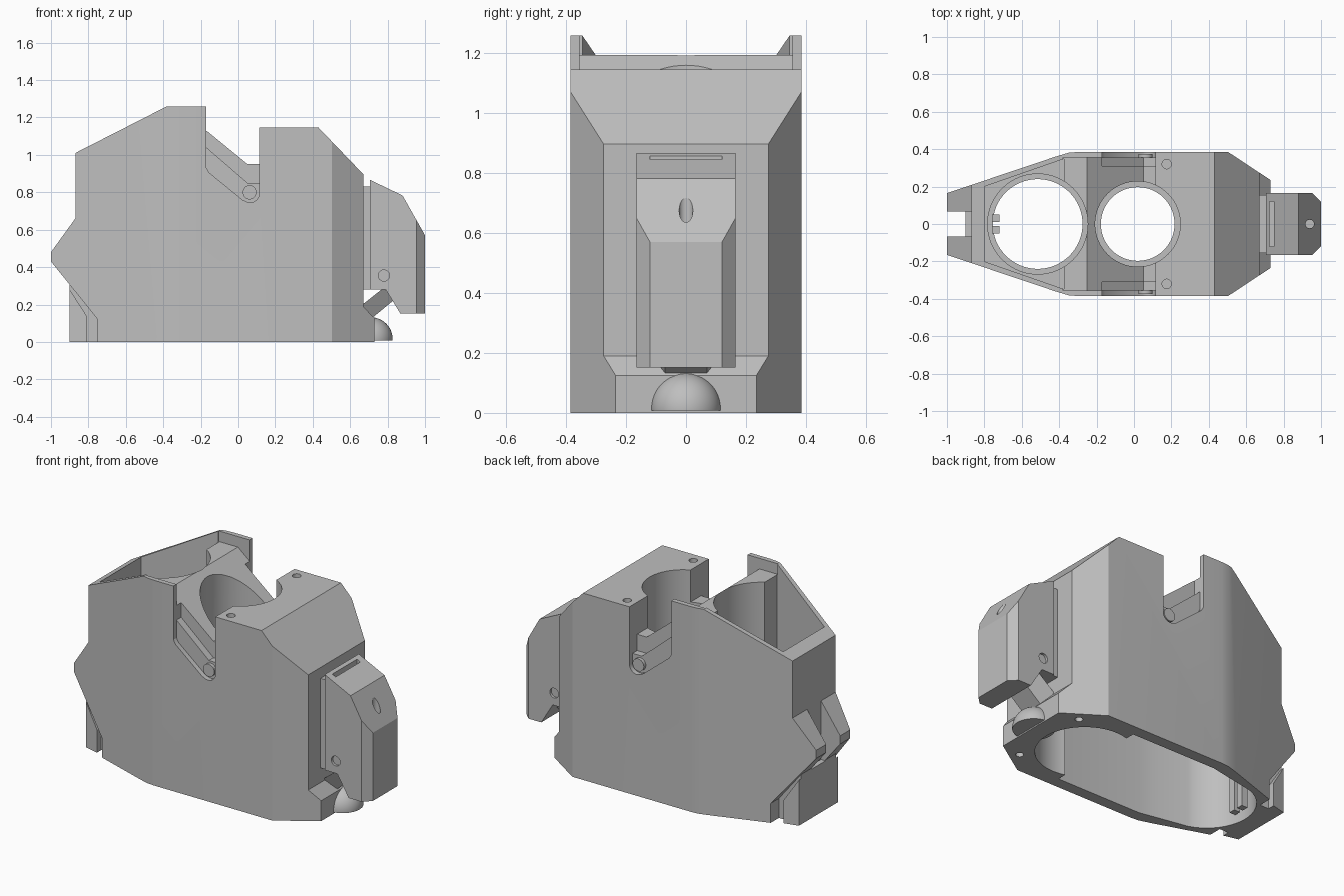
import bpy, bmesh
from math import cos, sin, radians
from mathutils import Vector

if "Cube" in bpy.data.objects:
    bpy.data.objects.remove(bpy.data.objects["Cube"])

grey = bpy.data.materials.new("plain_grey")
grey.use_nodes = True
grey.diffuse_color = (0.52, 0.52, 0.52, 1)
grey.node_tree.nodes["Principled BSDF"].inputs["Base Color"].default_value = (0.52, 0.52, 0.52, 1)


def prism(name, pts, lo, hi, axis="z"):
    """Extrude a 2D outline: (x, y) along z, or (x, z) along y."""
    bm = bmesh.new()
    place = (lambda p, d: (p[0], p[1], d)) if axis == "z" else (lambda p, d: (p[0], d, p[1]))
    base = bm.faces.new([bm.verts.new(place(p, lo)) for p in pts])
    out = bmesh.ops.extrude_face_region(bm, geom=[base])["geom"]
    shift = Vector(place((0, 0), hi - lo))
    bmesh.ops.translate(bm, vec=shift, verts=[v for v in out if isinstance(v, bmesh.types.BMVert)])
    bmesh.ops.recalc_face_normals(bm, faces=bm.faces)
    me = bpy.data.meshes.new(name)
    bm.to_mesh(me)
    bm.free()
    ob = bpy.data.objects.new(name, me)
    bpy.context.collection.objects.link(ob)
    me.materials.append(grey)
    return ob


def arc(cx, cy, r, start=0, end=360, n=64):
    steps = n if end - start == 360 else n - 1
    angles = [radians(start + (end - start) * i / steps) for i in range(n)]
    return [(cx + r * cos(a), cy + r * sin(a)) for a in angles]


def rect(x0, x1, y0, y1):
    return [(x0, y0), (x1, y0), (x1, y1), (x0, y1)]


def mirrored(half):
    return half + [(x, -y) for x, y in reversed(half)]


def combine(ob, tool, op="DIFFERENCE"):
    mod = ob.modifiers.new("cut", "BOOLEAN")
    mod.operation, mod.solver, mod.object = op, "EXACT", tool
    bpy.context.view_layer.objects.active = ob
    bpy.ops.object.modifier_apply(modifier=mod.name)
    bpy.data.objects.remove(tool)


# Main housing: plan outline crossed with the side outline
plan = mirrored([(-1, .165), (-.42, .36), (-.35, .381), (-.3, .385), (.503, .385), (.73, .235)])
side = [(-.75, 0), (-.75, .12), (-1, .43), (-1, .48), (-.87, .66), (-.87, 1.01),
        (-.38, 1.26), (-.17, 1.26), (-.17, 1.13), (.05, .95), (.115, .95), (.115, 1.147),
        (.43, 1.147), (.67, .897), (.67, .19), (.73, .125), (.73, 0)]
body = prism("housing", plan, -.2, 1.5)
combine(body, prism("side_cut", side, -.6, .6, "y"), "INTERSECT")

# Rear foot: wide block with a narrower core joining it to the housing
foot_plan = mirrored([(-.9, .19), (-.81, .212)])
foot_side = [(-.95, 0), (-.95, .32), (-.9, .28), (-.81, .14), (-.81, 0)]
foot = prism("rear_foot", foot_plan, 0, .5)
combine(foot, prism("foot_cut", foot_side, -.5, .5, "y"), "INTERSECT")
core_side = [(-.9, 0), (-.9, .32), (-.7, .25), (-.7, 0)]
combine(foot, prism("foot_core", core_side, -.17, .17, "y"), "UNION")
combine(body, foot, "UNION")

# Rear slot between the fins
combine(body, prism("slot", rect(-1.2, -.87, -.068, .068), .3, .75))

# Flat ridge and sloped seat between the tall walls
ramp = [(-.38, 1.195), (-.25, 1.195), (-.16, 1.121), (-.16, 1.5), (-.38, 1.5)]
combine(body, prism("ramp_cut", ramp, -.355, .355, "y"))

# Open upper tray behind the ridge
tray = mirrored([(-.8, .2), (-.375, .348)])
combine(body, prism("tray", tray, .7, 1.5))

# Stepped grooves on both flanks
ledge = [(-.17, 1.3), (-.17, 1.04), (.05, .85), (.115, .85), (.115, 1.3)]
groove = [(-.17, 1.3), (-.17, .93), (-.155, .905), (.025, .758)]
groove += arc(.065, .795, .05, start=235, end=360, n=10) + [(.115, 1.3)]
for s in (-1, 1):
    for outline, inner in ((ledge, .31), (groove, .355)):
        lo, hi = sorted((s * inner, s * .5))
        combine(body, prism("groove", outline, lo, hi, "y"))

# Lower cavity: round rear end, wide middle, stepped-in round front end
cavity = arc(-.515, 0, .27, start=180, end=108, n=16) + [(-.4, .295), (-.3, .315), (.27, .315)]
cavity += arc(.35, 0, .27, start=107, end=0, n=24)
cavity = mirrored([(x, max(y, .001)) for x, y in cavity])
combine(body, prism("cavity", cavity, -.2, .58))

# Two round bores with wider mouths
for cx, r, mouth, depth in ((-.515, .24, .268, .66), (.02, .197, .228, .75)):
    combine(body, prism("bore", arc(cx, 0, r), .3, 1.5))
    combine(body, prism("mouth", arc(cx, 0, mouth), depth, 1.5))

# Screw holes in the top block and under the front corners
for s in (-1, 1):
    combine(body, prism("screw_hole", arc(.175, s * .32, .025, n=24), 1.05, 1.3))
    combine(body, prism("base_hole", arc(.6, s * .25, .022, n=16), -.1, .12))

# Forward box with chamfered edges
box_plan = mirrored([(.68, .165), (.955, .165), (1, .12)])
box_side = [(.705, .28), (.705, .867), (.88, .783), (.955, .65), (1, .57), (1, .152),
            (.868, .152), (.79, .28)]
box = prism("front_box", box_plan, 0, 1)
combine(box, prism("box_cut", box_side, -.3, .3, "y"), "INTERSECT")
combine(box, prism("top_slot", rect(.725, .748, -.12, .12), .78, 1))
combine(box, prism("round_hole", arc(.94, 0, .023, n=24), .55, 1))
for s in (-1, 1):
    lo, hi = sorted((s * .15, s * .3))
    combine(box, prism("side_hole", arc(.78, .355, .03, n=24), lo, hi, "y"))

backing = prism("box_backing", rect(.66, .71, .28, .83), -.155, .155, "y")

# Tilted strut, narrowing towards its underside
strut = prism("tilted_strut", [(.66, .195), (.78, .29), (.835, .225), (.72, .13)], -.12, .12, "y")
for v in strut.data.vertices:
    if v.co.x - v.co.z > .54:
        v.co.y *= .58

# Front dome, flat underneath
bpy.ops.mesh.primitive_uv_sphere_add(segments=48, ring_count=24, radius=.117, location=(.71, 0, .015))
dome = bpy.context.object
dome.name = "front_dome"
dome.data.materials.append(grey)
combine(dome, prism("dome_cut", rect(.4, 1, -.3, .3), -.3, .008))

# Bolts in the grooves and ribs in the large bore
parts = [body, box, backing, strut, dome]
for s, label in ((-1, "right"), (1, "left")):
    lo, hi = sorted((s * .3, s * .375))
    parts.append(prism(label + "_bolt", arc(.062, .8, .038, n=32), lo, hi, "y"))
    y0, y1 = sorted((s * .012, s * .052))
    parts.append(prism(label + "_rib", rect(-.76, -.72, y0, y1), .04, .68))

bpy.ops.object.select_all(action="DESELECT")
for ob in parts:
    ob.select_set(True)
bpy.context.view_layer.objects.active = body
bpy.ops.object.shade_smooth_by_angle(angle=radians(22))
